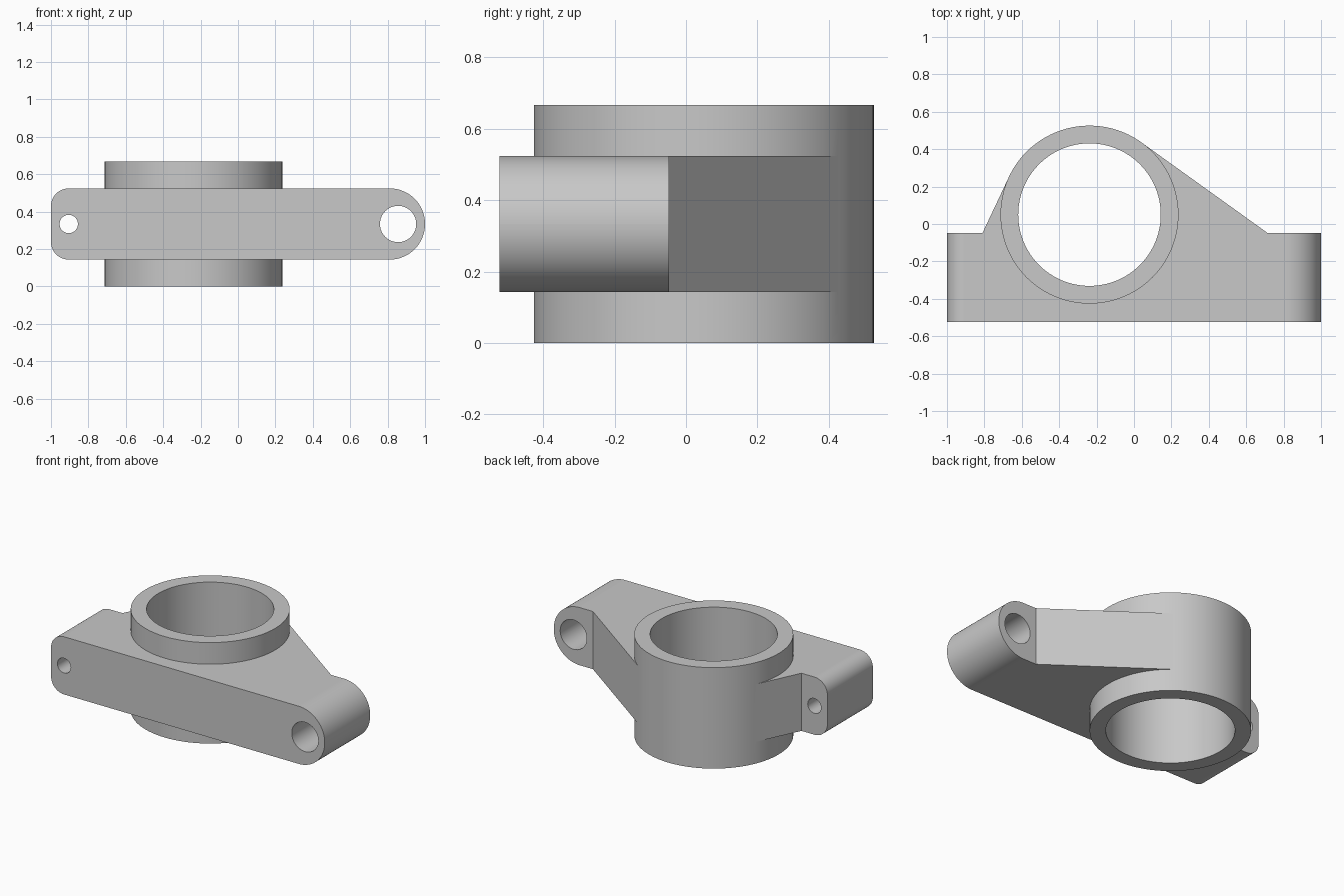
import bpy
import bmesh
from math import pi, cos, sin, acos, atan2, hypot, radians
from mathutils import Matrix

cube = bpy.data.objects.get("Cube")
if cube:
    bpy.data.objects.remove(cube, do_unlink=True)

# Main dimensions
CX, CY, R_OUT, R_BORE, HEIGHT = -0.238, 0.05, 0.476, 0.381, 0.667
Z0, Z1 = 0.143, 0.524
FRONT, BACK = -0.523, -0.048
MID = (Z0 + Z1) / 2

grey = bpy.data.materials.new("light grey metal")
grey.use_nodes = True
grey.diffuse_color = (0.58, 0.58, 0.58, 1)
grey.node_tree.nodes["Principled BSDF"].inputs["Base Color"].default_value = grey.diffuse_color


def finish(bm, name):
    bmesh.ops.recalc_face_normals(bm, faces=bm.faces)
    mesh = bpy.data.meshes.new(name)
    bm.to_mesh(mesh)
    bm.free()
    mesh.materials.append(grey)
    obj = bpy.data.objects.new(name, mesh)
    bpy.context.collection.objects.link(obj)
    return obj


def cylinder(name, radius, depth, centre, along_y=False, segments=96):
    bm = bmesh.new()
    turn = Matrix.Rotation(pi / 2, 4, "X") if along_y else Matrix()
    bmesh.ops.create_cone(bm, cap_ends=True, segments=segments, radius1=radius,
                          radius2=radius, depth=depth,
                          matrix=Matrix.Translation(centre) @ turn)
    return finish(bm, name)


def tangent(px, py, side):
    """Point where the line from (px, py) touches the sleeve."""
    dx, dy = px - CX, py - CY
    a = atan2(dy, dx) + side * acos(R_OUT / hypot(dx, dy))
    r = R_OUT * 0.999
    return CX + r * cos(a), CY + r * sin(a)


def apply_boolean(obj, other, operation):
    mod = obj.modifiers.new("join", "BOOLEAN")
    mod.operation, mod.solver, mod.object = operation, "EXACT", other
    bpy.context.view_layer.objects.active = obj
    bpy.ops.object.modifier_apply(modifier=mod.name)
    bpy.data.objects.remove(other, do_unlink=True)


# Arm plate: plan outline with webs running tangent to the sleeve
left, right = (-0.81, BACK), (0.714, BACK)
outline = [(-1, FRONT), (1, FRONT), (1, BACK), right, tangent(*right, 1),
           tangent(*left, -1), left, (-1, BACK)]
bm = bmesh.new()
face = bm.faces.new([bm.verts.new((x, y, Z0)) for x, y in outline])
top = bmesh.ops.extrude_face_region(bm, geom=[face])["geom"]
bmesh.ops.translate(bm, vec=(0, 0, Z1 - Z0),
                    verts=[v for v in top if isinstance(v, bmesh.types.BMVert)])
bmesh.ops.recalc_face_normals(bm, faces=bm.faces)

# Rounded ends: small corners on one end, full round on the other
for end, radius, steps in ((-1, 0.095, 12), (1, 0.19, 24)):
    edges = [e for e in bm.edges
             if all(abs(v.co.x - end) < 1e-4 for v in e.verts)
             and abs(e.verts[0].co.z - e.verts[1].co.z) < 1e-4]
    bmesh.ops.bevel(bm, geom=edges, offset=radius, segments=steps, profile=0.5,
                    affect="EDGES", clamp_overlap=False)
bracket = finish(bm, "bearing_bracket")

# Sleeve, its bore and the two mounting holes
apply_boolean(bracket, cylinder("sleeve", R_OUT, HEIGHT, (CX, CY, HEIGHT / 2)), "UNION")
cutters = [cylinder("bore", R_BORE, 1, (CX, CY, HEIGHT / 2)),
           cylinder("large_hole", 0.097, 1, (0.856, -0.3, MID), True, 64),
           cylinder("small_hole", 0.049, 1, (-0.905, -0.3, MID), True, 48)]
for cutter in cutters:
    cutter.hide_render = True
    apply_boolean(bracket, cutter, "DIFFERENCE")

# Smooth curved walls, crisp rims
bpy.ops.object.select_all(action="DESELECT")
bracket.select_set(True)
bpy.context.view_layer.objects.active = bracket
bpy.ops.object.shade_smooth_by_angle(angle=radians(25))
bracket.modifiers.new("flat_faces", "WEIGHTED_NORMAL").keep_sharp = True
